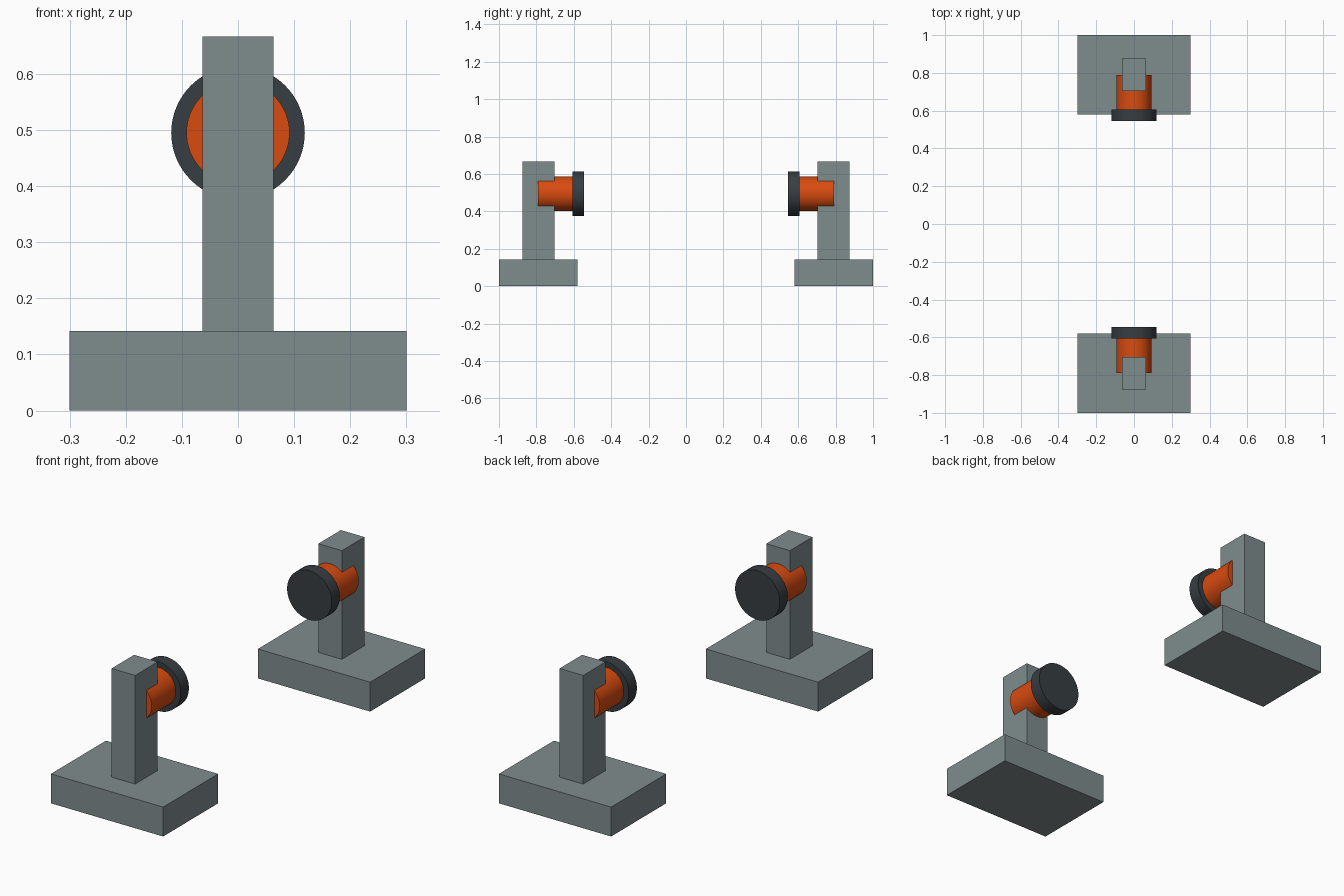
import bpy
import math

cube = bpy.data.objects.get("Cube")
if cube:
    bpy.data.objects.remove(cube, do_unlink=True)


def material(name, srgb):
    linear = [((c / 255 + 0.055) / 1.055) ** 2.4 for c in srgb]
    mat = bpy.data.materials.new(name)
    mat.use_nodes = True
    mat.diffuse_color = (*linear, 1)
    mat.node_tree.nodes["Principled BSDF"].inputs["Base Color"].default_value = (*linear, 1)
    return mat


grey = material("concrete grey", (127, 140, 141))
orange = material("orange", (217, 75, 16))
dark = material("dark rubber", (55, 61, 66))


def box(name, half_width, y0, y1, z0, z1):
    bpy.ops.mesh.primitive_cube_add(size=1, location=(0, (y0 + y1) / 2, (z0 + z1) / 2))
    obj = bpy.context.object
    obj.name = name
    obj.scale = (2 * half_width, abs(y1 - y0), z1 - z0)
    bpy.ops.object.transform_apply(location=False, rotation=False, scale=True)
    obj.data.materials.append(grey)


def cylinder(name, radius, y0, y1, mat):
    bpy.ops.mesh.primitive_cylinder_add(
        vertices=64, radius=radius, depth=abs(y1 - y0),
        location=(0, (y0 + y1) / 2, AXIS_HEIGHT), rotation=(math.pi / 2, 0, 0))
    obj = bpy.context.object
    obj.name = name
    bpy.ops.object.shade_smooth_by_angle(angle=math.radians(30))
    obj.data.materials.append(mat)


AXIS_HEIGHT = 0.495

# Two identical buffer stops facing each other
for side, s in (("front", -1), ("back", 1)):
    box(side + "_base", 0.3, s * 0.58, s * 1.0, 0, 0.142)
    box(side + "_post", 0.063, s * 0.703, s * 0.875, 0.142, 0.667)
    cylinder(side + "_buffer_barrel", 0.092, s * 0.605, s * 0.79, orange)
    cylinder(side + "_buffer_pad", 0.119, s * 0.545, s * 0.607, dark)
